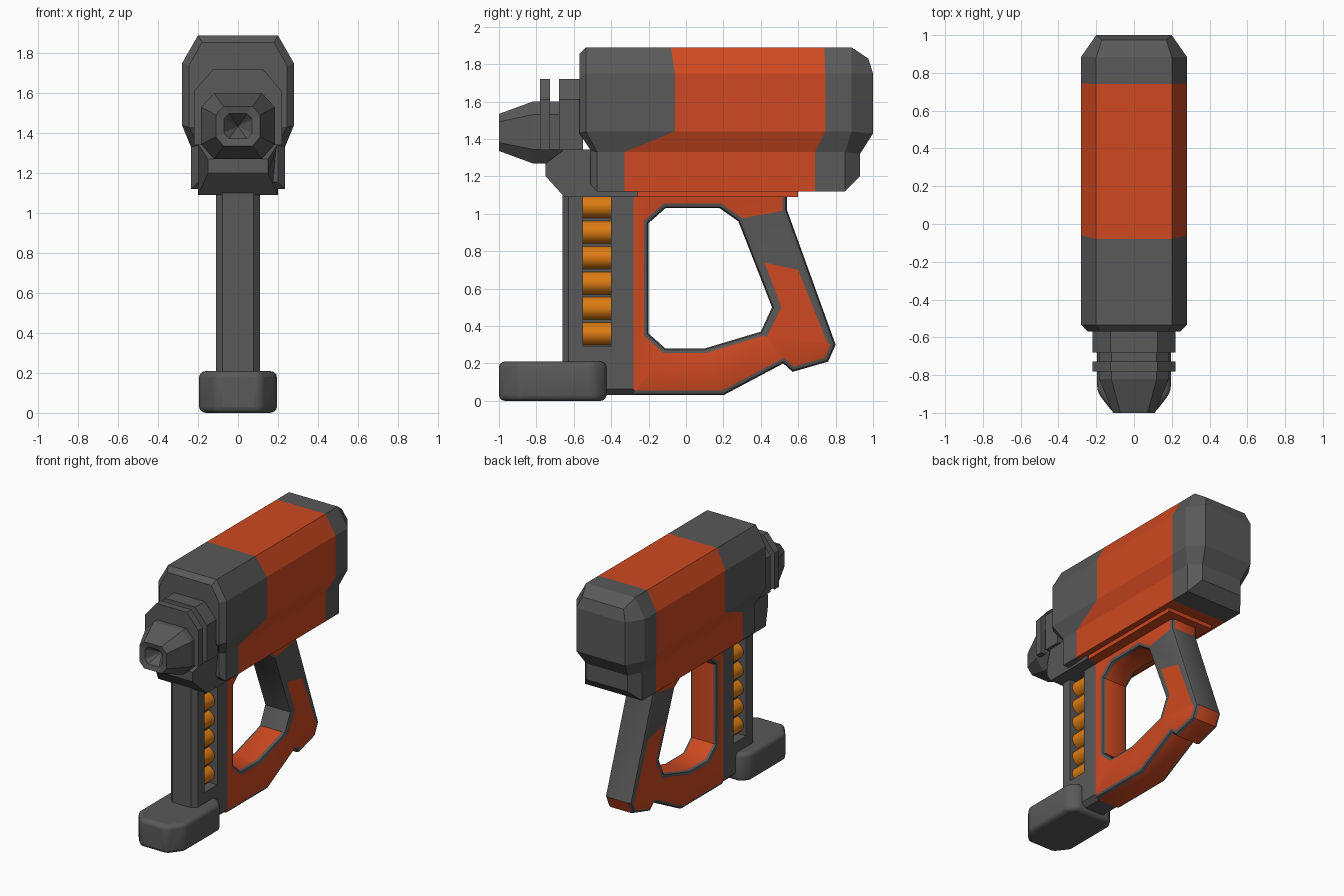
import bpy, bmesh, math

if "Cube" in bpy.data.objects:
    bpy.data.objects.remove(bpy.data.objects["Cube"])


def material(name, rgb):
    m = bpy.data.materials.new(name)
    m.diffuse_color = (*rgb, 1)
    m.use_nodes = True
    m.node_tree.nodes["Principled BSDF"].inputs["Base Color"].default_value = m.diffuse_color
    return m


GREY, ORANGE, AMBER = 0, 1, 2
MATS = [material("dark_grey", (0.1, 0.1, 0.1)),
        material("safety_orange", (0.62, 0.066, 0.015)),
        material("amber", (0.72, 0.2, 0.006))]


def finish(name, bm, smooth=None):
    bmesh.ops.recalc_face_normals(bm, faces=bm.faces)
    me = bpy.data.meshes.new(name)
    bm.to_mesh(me)
    bm.free()
    for m in MATS:
        me.materials.append(m)
    if smooth:
        me.shade_smooth()
        me.set_sharp_from_angle(angle=math.radians(smooth))
    ob = bpy.data.objects.new(name, me)
    bpy.context.collection.objects.link(ob)
    return ob


def loft(name, halves, mats=None, smooth=None):
    """Skin rings given as right-hand halves (mirrored in x), one colour per segment."""
    mats = mats or [GREY] * (len(halves) - 1)
    bm = bmesh.new()
    rings = []
    for half in halves:
        pts = list(half) + [(-x, y, z) for x, y, z in reversed(half)]
        rings.append([bm.verts.new(p) for p in pts])
    n = len(rings[0])
    for a, b, m in zip(rings, rings[1:], mats):
        for i in range(n):
            j = (i + 1) % n
            bm.faces.new((a[i], a[j], b[j], b[i])).material_index = m
    for r, m in ((rings[0], mats[0]), (rings[-1], mats[-1])):
        for i in range(n // 2 - 1):
            bm.faces.new((r[i], r[i + 1], r[n - 2 - i], r[n - 1 - i])).material_index = m
    return finish(name, bm, smooth)


def slab(name, pts, faces, hw, edge_ok=None, width=0.025, segs=2, smooth=None, taper=None):
    """Extrude side-view faces (keys into pts, colour) to x = +-hw, bevel chosen rims."""
    bm = bmesh.new()
    side = {}
    for k, (y, z) in pts.items():
        w = hw * (taper(y) if taper else 1)
        side[k] = (bm.verts.new((w, y, z)), bm.verts.new((-w, y, z)))
    edges = {}
    for keys, m in faces:
        for s in (0, 1):
            bm.faces.new([side[k][s] for k in keys]).material_index = m
        for a, b in zip(keys, keys[1:] + keys[:1]):
            edges.setdefault(frozenset((a, b)), []).append((a, b, m))
    rim = []
    for uses in edges.values():
        if len(uses) == 1:
            a, b, m = uses[0]
            bm.faces.new((side[a][0], side[b][0], side[b][1], side[a][1])).material_index = m
            if edge_ok and edge_ok(pts[a], pts[b]):
                rim += [bm.edges.get((side[a][s], side[b][s])) for s in (0, 1)]
    bmesh.ops.recalc_face_normals(bm, faces=bm.faces)
    if rim:
        bmesh.ops.bevel(bm, geom=rim, offset=width, segments=segs, profile=0.5,
                        affect='EDGES', clamp_overlap=True)
    return finish(name, bm, smooth)


def simple(name, outline, col, hw, **kw):
    pts = dict(enumerate(outline))
    return slab(name, pts, [(list(pts), col)], hw, **kw)


# Motor housing: constant section, colour bands follow slanted seams
SEC = [(0.2, 1.89), (0.28, 1.75), (0.28, 1.44), (0.235, 1.33), (0.235, 1.12)]
FRONT = [(0.18, 1.855), (0.245, 1.74), (0.245, 1.43), (0.2, 1.34), (0.2, 1.155)]
REAR = [(0.17, 1.83), (0.2, 1.75), (0.2, 1.43), (0.17, 1.32), (0.17, 1.2)]


def ring(sec, ys):
    return [(x, y, z) for (x, z), y in zip(sec, ys)]


loft("housing", [
    ring(FRONT, (-0.57, -0.57, -0.57, -0.51, -0.51)),
    ring(SEC, (-0.535, -0.535, -0.535, -0.475, -0.475)),
    ring(SEC, (-0.08, -0.06, -0.06, -0.33, -0.33)),
    ring(SEC, (0.74, 0.745, 0.745, 0.69, 0.69)),
    ring(SEC, (0.885, 0.885, 0.885, 0.85, 0.85)),
    ring(REAR, (0.975, 1.0, 1.0, 0.93, 0.93)),
], [GREY, GREY, ORANGE, GREY, GREY])

# Collar and flange behind the muzzle, with a narrower neck between them
COLLAR = [(0.125, 1.72), (0.22, 1.61), (0.22, 1.34)]
for name, y0, y1 in (("collar", -0.68, -0.55), ("flange", -0.78, -0.727)):
    loft(name, [ring(COLLAR, [y] * 3) for y in (y0, y1)])

# Muzzle: tapered octagon with a pointed bore
OCT = [(0.12, 0.165), (0.185, 0.095), (0.185, -0.09), (0.12, -0.165)]


def octagon(y, s):
    return [(x * s, y, 1.435 + z * s) for x, z in OCT]


loft("muzzle", [octagon(-0.55, 1), octagon(-0.82, 1), octagon(-1.0, 0.6),
                octagon(-0.99, 0.38), octagon(-0.9, 0.02)])

# Nose block under the muzzle
simple("nose_block", [(-0.75, 1.27), (-0.75, 1.2), (-0.65, 1.09), (-0.26, 1.09),
                      (-0.26, 1.2), (-0.45, 1.345), (-0.65, 1.345)], GREY, 0.2,
       taper=lambda y: 0.75 if y < -0.7 else 1)

# Mounting rail below the housing
simple("rail", [(-0.26, 1.09), (0.6, 1.09), (0.6, 1.13), (-0.26, 1.13)], ORANGE, 0.19)

# Handle frame: closed loop with grey grip panels
P = dict(
    o0=(-0.28, 1.1), o1=(-0.28, 0.03), o2=(0.2, 0.03), o3=(0.52, 0.2), o4=(0.57, 0.155),
    o5=(0.76, 0.21), o6=(0.8, 0.3), o7=(0.54, 1.02), o8=(0.54, 1.1),
    i0=(-0.2, 0.95), i1=(-0.2, 0.36), i2=(-0.11, 0.28), i3=(0.1, 0.28), i4=(0.4, 0.37),
    i5=(0.46, 0.5), i6=(0.28, 0.96), i7=(0.18, 1.03), i8=(-0.11, 1.03),
    p1=(0.42, 0.74), p2=(0.6, 0.7), p3=(0.755, 0.31), p4=(0.51, 0.5), p5=(0.43, 0.34))
grip = ["i6 p1 p2 o7", "i6 i5 p4 p1", "i5 i4 p5 p4", "o7 p2 p3 o6"]
loop = ["p1 p4 p3 p2", "p4 p5 o3 o4 o5 o6 p3", "p5 i4 i3 o2 o3", "i3 i2 o1 o2", "i2 i1 o1",
        "i1 i0 o0 o1", "i0 i8 o0", "i8 i7 o8 o0", "i7 i6 o7 o8"]
slab("handle_frame", P,
     [(f.split(), GREY) for f in grip] + [(f.split(), ORANGE) for f in loop], 0.11,
     edge_ok=lambda a, b: not (max(a[0], b[0]) < -0.27 or min(a[1], b[1]) > 1.08),
     smooth=40)

# Magazine column with an open slot on each side
C = dict(a=(-0.66, 1.1), b=(-0.55, 1.1), c=(-0.55, 0.29), d=(-0.66, 0.1), e=(-0.4, 0.29),
         f=(-0.4, 1.1), g=(-0.28, 1.1), h=(-0.28, 0.03), k=(-0.44, 0.03), l=(-0.44, 0.1))
slab("magazine_column", C, [(list(f), GREY) for f in ("abcd", "cdlkhe", "efgh")], 0.11,
     edge_ok=lambda a, b: max(a[0], b[0]) < -0.65 or max(a[1], b[1]) < 0.05,
     width=0.033, segs=1)
simple("slot_core", [(-0.56, 0.28), (-0.39, 0.28), (-0.39, 1.1), (-0.56, 1.1)], GREY, 0.04)

# Cartridges stacked in the slot
for i in range(6):
    bm = bmesh.new()
    bmesh.ops.create_cone(bm, cap_ends=True, segments=24, radius1=1, radius2=1, depth=0.15)
    for v in bm.verts:
        x, y, z = v.co
        v.co = (x * 0.088, z - 0.475, y * 0.068 + 0.358 + i * 0.136)
    for f in bm.faces:
        f.material_index = AMBER
    finish(f"cartridge_{i + 1}", bm, smooth=40)

# Foot: tapered plan with rounded edges
PLAN = [(0.11, -1.0), (0.195, -0.89), (0.195, -0.49), (0.14, -0.425)]
foot = loft("foot", [[(x, y, z) for x, y in PLAN] for z in (0.0, 0.21)], smooth=50)
bev = foot.modifiers.new("round", 'BEVEL')
bev.width, bev.segments = 0.03, 3
bev.limit_method, bev.angle_limit = 'ANGLE', math.radians(25)
